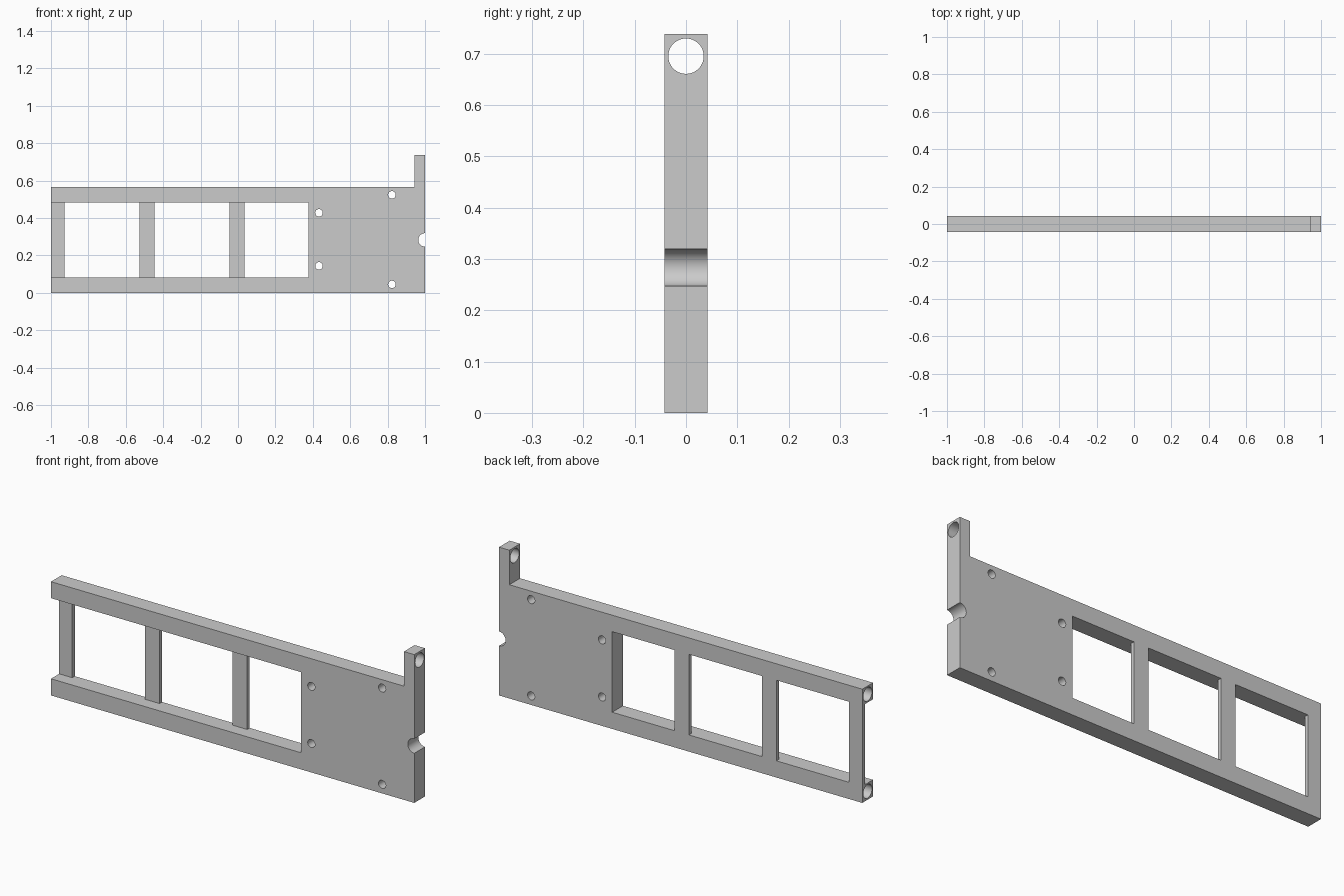
import bpy, bmesh, math
from mathutils import Matrix, Vector

cube = bpy.data.objects.get("Cube")
if cube:
    bpy.data.objects.remove(cube, do_unlink=True)

HALF = 0.042          # half thickness of the plate
TOP = 0.566           # height of the frame
LOW, HIGH = 0.083, 0.484   # inner edges of the two rails
RUNG_FRONT = 0.022    # rungs are thin and flush with the back
PANEL = 0.377         # where the solid panel begins

grey = bpy.data.materials.new("plain grey")
grey.use_nodes = True
grey.diffuse_color = (0.6, 0.6, 0.6, 1)
grey.node_tree.nodes["Principled BSDF"].inputs["Base Color"].default_value = (0.6, 0.6, 0.6, 1)


def add_object(name, bm):
    bmesh.ops.recalc_face_normals(bm, faces=bm.faces)
    mesh = bpy.data.meshes.new(name)
    bm.to_mesh(mesh)
    bm.free()
    obj = bpy.data.objects.new(name, mesh)
    bpy.context.collection.objects.link(obj)
    mesh.materials.append(grey)
    return obj


def prism(name, outline, y0, y1):
    bm = bmesh.new()
    face = bm.faces.new([bm.verts.new((x, y0, z)) for x, z in outline])
    side = bmesh.ops.extrude_face_region(bm, geom=[face])["geom"]
    verts = [v for v in side if isinstance(v, bmesh.types.BMVert)]
    bmesh.ops.translate(bm, verts=verts, vec=(0, y1 - y0, 0))
    return add_object(name, bm)


def box(name, x0, x1, z0, z1, y0=-0.1, y1=0.1):
    return prism(name, [(x0, z0), (x1, z0), (x1, z1), (x0, z1)], y0, y1)


def rod(name, start, end, radius, sides=48):
    a, b = Vector(start), Vector(end)
    turn = (b - a).to_track_quat('Z', 'Y').to_matrix().to_4x4()
    bm = bmesh.new()
    bmesh.ops.create_cone(bm, cap_ends=True, segments=sides, radius1=radius, radius2=radius,
                          depth=(b - a).length, matrix=Matrix.Translation((a + b) / 2) @ turn)
    return add_object(name, bm)


# Plate outline with the raised tab at one end
frame = prism("ladder_frame", [(-1, 0), (1, 0), (1, 0.738), (0.943, 0.738),
                               (0.943, TOP), (-1, TOP)], -HALF, HALF)

# Front recess leaving thin rungs, then the three windows between them
cutters = [box("rung_recess", -1.1, PANEL, LOW, HIGH, -0.1, RUNG_FRONT)]
for x0, x1 in [(-0.928, -0.527), (-0.447, -0.046), (0.035, PANEL)]:
    cutters.append(box("window", x0, x1, LOW, HIGH))

# Screw holes and the half-round notch
for x, z in [(0.433, 0.428), (0.433, 0.144), (0.823, 0.524), (0.823, 0.045)]:
    cutters.append(rod("screw_hole", (x, -0.1, z), (x, 0.1, z), 0.02))
cutters.append(rod("edge_notch", (1, -0.1, 0.283), (1, 0.1, 0.283), 0.036))

# Rod sockets in the rails and the tab eye
for z in (0.042, 0.525):
    cutters.append(rod("rail_socket", (-1.1, 0, z), (PANEL, 0, z), 0.034))
cutters.append(rod("tab_eye", (0.9, 0, 0.695), (1.1, 0, 0.695), 0.0345))

bpy.context.view_layer.objects.active = frame
for cutter in cutters:
    mod = frame.modifiers.new(cutter.name, 'BOOLEAN')
    mod.operation = 'DIFFERENCE'
    mod.solver = 'EXACT'
    mod.object = cutter
    bpy.ops.object.modifier_apply(modifier=mod.name)
for cutter in cutters:
    bpy.data.objects.remove(cutter, do_unlink=True)

# Smooth hole walls, crisp edges
bpy.ops.object.select_all(action='DESELECT')
frame.select_set(True)
bpy.ops.object.shade_smooth_by_angle(angle=math.radians(30))
